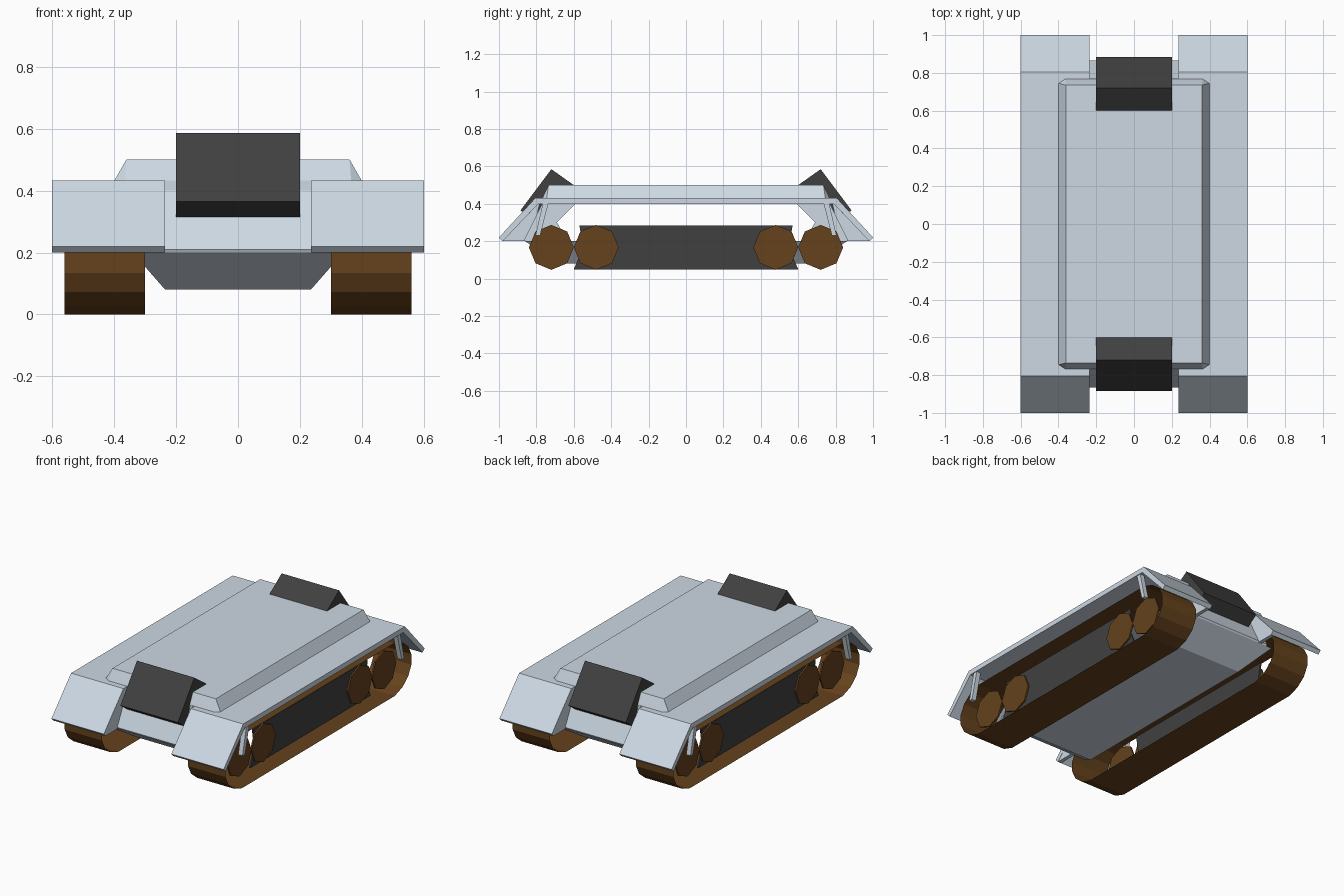
import bpy, bmesh
from math import radians, cos, sin

cube = bpy.data.objects.get("Cube")
if cube:
    bpy.data.objects.remove(cube, do_unlink=True)


def material(name, rgb):
    m = bpy.data.materials.new(name)
    m.use_nodes = True
    m.diffuse_color = (*rgb, 1)
    m.node_tree.nodes["Principled BSDF"].inputs["Base Color"].default_value = (*rgb, 1)
    return m


ARMOUR = material("pale_blue_grey", (0.61, 0.69, 0.77))
DARK = material("dark_grey", (0.051, 0.051, 0.051))
BROWN = material("brown", (0.13, 0.054, 0.012))


def finish(name, bm, mat):
    bmesh.ops.recalc_face_normals(bm, faces=bm.faces)
    mesh = bpy.data.meshes.new(name)
    bm.to_mesh(mesh)
    bm.free()
    mesh.materials.append(mat)
    ob = bpy.data.objects.new(name, mesh)
    bpy.context.collection.objects.link(ob)
    return ob


def prism(name, profile, x0, x1, mat, end=1):
    """Extrude a (y, z) profile between two x positions."""
    bm = bmesh.new()
    face = bm.faces.new([bm.verts.new((x0, end * y, z)) for y, z in profile])
    grown = bmesh.ops.extrude_face_region(bm, geom=[face])["geom"]
    moved = [v for v in grown if isinstance(v, bmesh.types.BMVert)]
    bmesh.ops.translate(bm, verts=moved, vec=(x1 - x0, 0, 0))
    return finish(name, bm, mat)


def symmetric_hull(name, corners, mat):
    """Convex solid from corners mirrored in x and y."""
    bm = bmesh.new()
    for x, y, z in corners:
        for sx in (-1, 1):
            for sy in (-1, 1):
                bm.verts.new((sx * x, sy * y, z))
    bmesh.ops.convex_hull(bm, input=bm.verts)
    bmesh.ops.dissolve_limit(bm, angle_limit=radians(1), verts=bm.verts, edges=bm.edges)
    return finish(name, bm, mat)


def track_belt(name, x0, x1):
    """Thin open-sided loop with faceted round ends."""
    angles = [radians(-78.75 + 22.5 * i) for i in range(8)]
    arc = [(0.72 + 0.21 * cos(a), 0.167 + 0.17 * sin(a)) for a in angles]
    loop = arc + [(-y, z) for y, z in reversed(arc)]
    bm = bmesh.new()
    rows = [[bm.verts.new((x, y, z)) for y, z in loop] for x in (x0, x1)]
    n = len(loop)
    for i in range(n):
        j = (i + 1) % n
        bm.faces.new((rows[0][i], rows[0][j], rows[1][j], rows[1][i]))
    return finish(name, bm, BROWN)


# Deck, raised roof and belly with outward sloping sides
symmetric_hull("deck", [(0.6, 0.77, 0.4), (0.6, 0.77, 0.432)], ARMOUR)
symmetric_hull("raised_roof", [(0.4, 0.745, 0.43), (0.365, 0.768, 0.43),
                               (0.36, 0.735, 0.5)], ARMOUR)
symmetric_hull("belly", [(0.235, 0.68, 0.08), (0.34, 0.86, 0.2)], ARMOUR)

FENDER = [(0.77, 0.4), (0.77, 0.432), (0.805, 0.432), (1.0, 0.22), (0.98, 0.2), (0.79, 0.4)]
NOSE = [(0.59, 0.4), (0.69, 0.3), (0.63, 0.2), (0.86, 0.2), (0.865, 0.21), (0.77, 0.4)]
BLOCK = [(0.72, 0.585), (0.885, 0.365), (0.765, 0.28), (0.6, 0.5)]
GUSSET = [(0.78, 0.41), (0.98, 0.201), (0.83, 0.201)]
STRUT = [(0.735, 0.405), (0.765, 0.405), (0.805, 0.23), (0.78, 0.23)]

# Sloped ends, the same at front and back
for end, label in ((-1, "front"), (1, "back")):
    prism(label + "_nose", NOSE, -0.3, 0.3, ARMOUR, end)
    prism(label + "_block", BLOCK, -0.2, 0.2, DARK, end)
    for s, side in ((1, "left"), (-1, "right")):
        tag = f"{label}_{side}_"
        prism(tag + "fender", FENDER, s * 0.235, s * 0.6, ARMOUR, end)
        prism(tag + "gusset", GUSSET, s * 0.236, s * 0.26, ARMOUR, end)
        prism(tag + "strut", STRUT, s * 0.565, s * 0.595, ARMOUR, end)

# Running gear: open belt, thin side plate and flat wheels
PLATE = [(-0.6, 0.05), (0.6, 0.05), (0.55, 0.165), (0.57, 0.285), (-0.57, 0.285), (-0.55, 0.165)]
for s, side in ((1, "left"), (-1, "right")):
    track_belt(side + "_track", s * 0.3, s * 0.56)
    prism(side + "_side_plate", PLATE, s * 0.495, s * 0.505, DARK)
    for k, y in enumerate((-0.72, -0.48, 0.48, 0.72)):
        rim = [(y + 0.12 * cos(radians(45 * i)), 0.167 + 0.12 * sin(radians(45 * i)))
               for i in range(8)]
        prism(f"{side}_wheel_{k + 1}", rim, s * 0.505, s * 0.515, BROWN)
